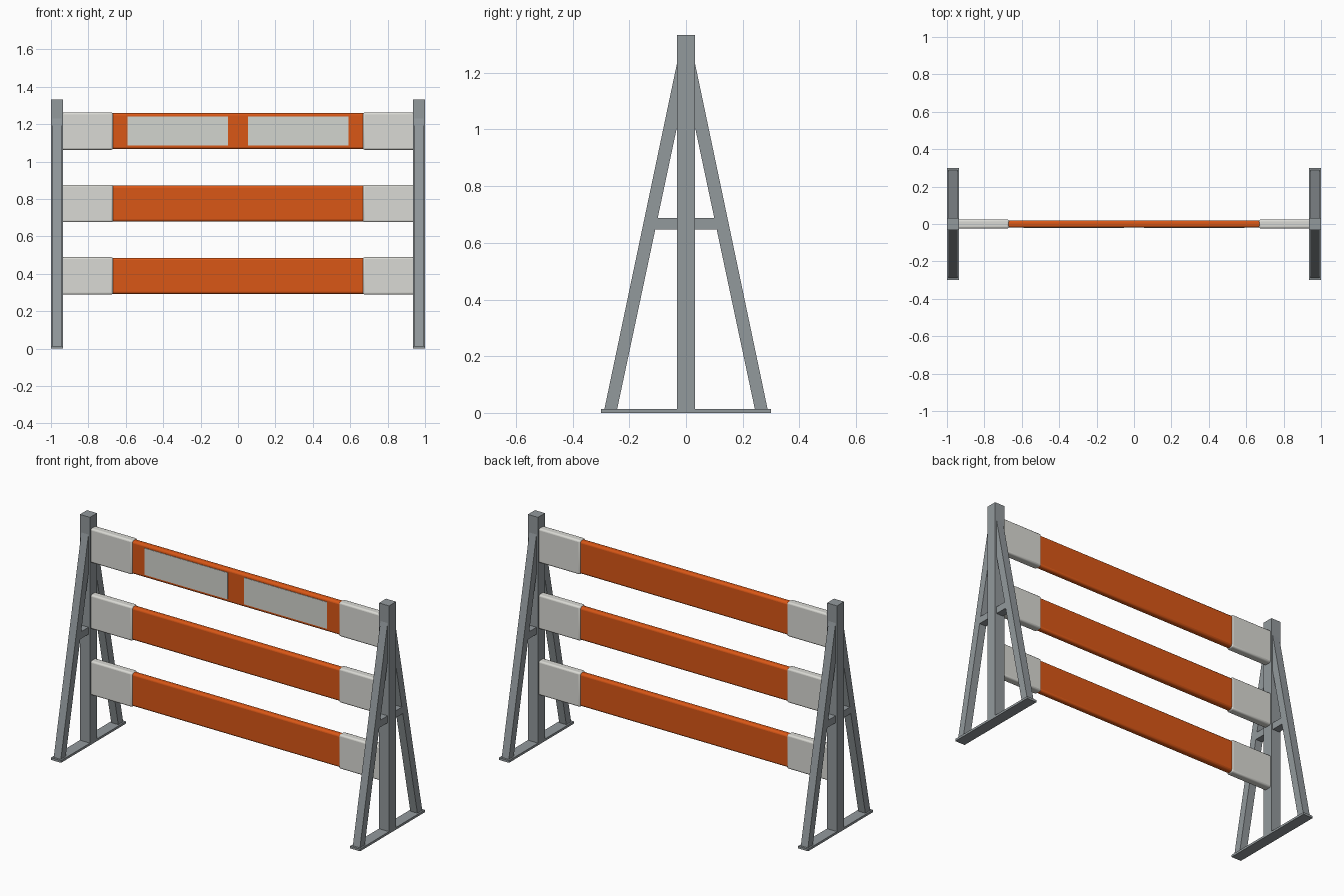
import bpy
import bmesh
import math
from mathutils import Vector

cube = bpy.data.objects.get("Cube")
if cube:
    bpy.data.objects.remove(cube, do_unlink=True)


def material(name, rgb):
    m = bpy.data.materials.new(name)
    m.use_nodes = True
    m.diffuse_color = (*rgb, 1)
    bsdf = m.node_tree.nodes["Principled BSDF"]
    bsdf.inputs["Base Color"].default_value = (*rgb, 1)
    bsdf.inputs["Roughness"].default_value = 0.6
    return m


STEEL = material("grey_steel", (0.29, 0.32, 0.335))
ORANGE = material("safety_orange", (0.70, 0.095, 0.008))
WHITE = material("off_white_sleeve", (0.70, 0.70, 0.66))
PANEL = material("pale_grey_panel", (0.65, 0.66, 0.62))


def add_object(name, bm, mat):
    bmesh.ops.recalc_face_normals(bm, faces=bm.faces)
    mesh = bpy.data.meshes.new(name)
    bm.to_mesh(mesh)
    bm.free()
    mesh.materials.append(mat)
    ob = bpy.data.objects.new(name, mesh)
    bpy.context.collection.objects.link(ob)
    return ob


def box(name, low, high, mat, bevel=0.0):
    """Axis-aligned box between two corners, optionally rounded."""
    low, high = Vector(low), Vector(high)
    bm = bmesh.new()
    bmesh.ops.create_cube(bm, size=1)
    bmesh.ops.scale(bm, vec=high - low, verts=bm.verts)
    bmesh.ops.translate(bm, vec=(low + high) / 2, verts=bm.verts)
    ob = add_object(name, bm, mat)
    if bevel:
        mod = ob.modifiers.new("rounding", "BEVEL")
        mod.width = bevel
        mod.segments = 3
        bpy.context.view_layer.objects.active = ob
        ob.select_set(True)
        bpy.ops.object.shade_smooth_by_angle(angle=math.radians(40))
        ob.select_set(False)
    return ob


def prism(name, outline, x, width, mat):
    """Extrude a (y, z) outline along x, centred on x."""
    bm = bmesh.new()
    face = bm.faces.new([bm.verts.new((x - width / 2, y, z)) for y, z in outline])
    new = bmesh.ops.extrude_face_region(bm, geom=[face])["geom"]
    moved = [g for g in new if isinstance(g, bmesh.types.BMVert)]
    bmesh.ops.translate(bm, vec=(width, 0, 0), verts=moved)
    return add_object(name, bm, mat)


POST = 0.0325
STAND_X = 1 - POST
BAR = 0.046

# End stands: post, foot plate, sloping braces and cross ties
for side, sx in (("left", 1), ("right", -1)):
    x = sx * STAND_X
    box(f"{side}_post", (x - POST, -POST, 0), (x + POST, POST, 1.333), STEEL)
    box(f"{side}_foot_plate", (x - POST, -0.3, 0), (x + POST, 0.3, 0.013), STEEL)
    for end, sy in (("front", -1), ("back", 1)):
        brace = [(0.243, 0.013), (0.288, 0.013), (POST, 1.23), (POST, 1.005)]
        prism(f"{side}_{end}_brace", [(sy * y, z) for y, z in brace], x, BAR, STEEL)
        tie = [(POST, 0.647), (0.118, 0.647), (0.11, 0.688), (POST, 0.688)]
        prism(f"{side}_{end}_tie", [(sy * y, z) for y, z in tie], x, BAR, STEEL)

# Three boards with white sleeves at both ends
for level, z in (("lower", 0.389), ("middle", 0.776), ("upper", 1.163)):
    box(f"{level}_board", (-0.69, -0.019, z - 0.096), (0.69, 0.019, z + 0.096),
        ORANGE, 0.012)
    for side, sx in (("left", 1), ("right", -1)):
        xs = sorted((sx * 0.668, sx * 0.945))
        box(f"{level}_{side}_sleeve", (xs[0], -0.024, z - 0.1),
            (xs[1], 0.024, z + 0.1), WHITE, 0.01)

# Pale panels on the front of the upper board
for side, sx in (("left", 1), ("right", -1)):
    xs = sorted((sx * 0.053, sx * 0.59))
    box(f"{side}_panel", (xs[0], -0.0215, 1.085), (xs[1], -0.0185, 1.241), PANEL)
